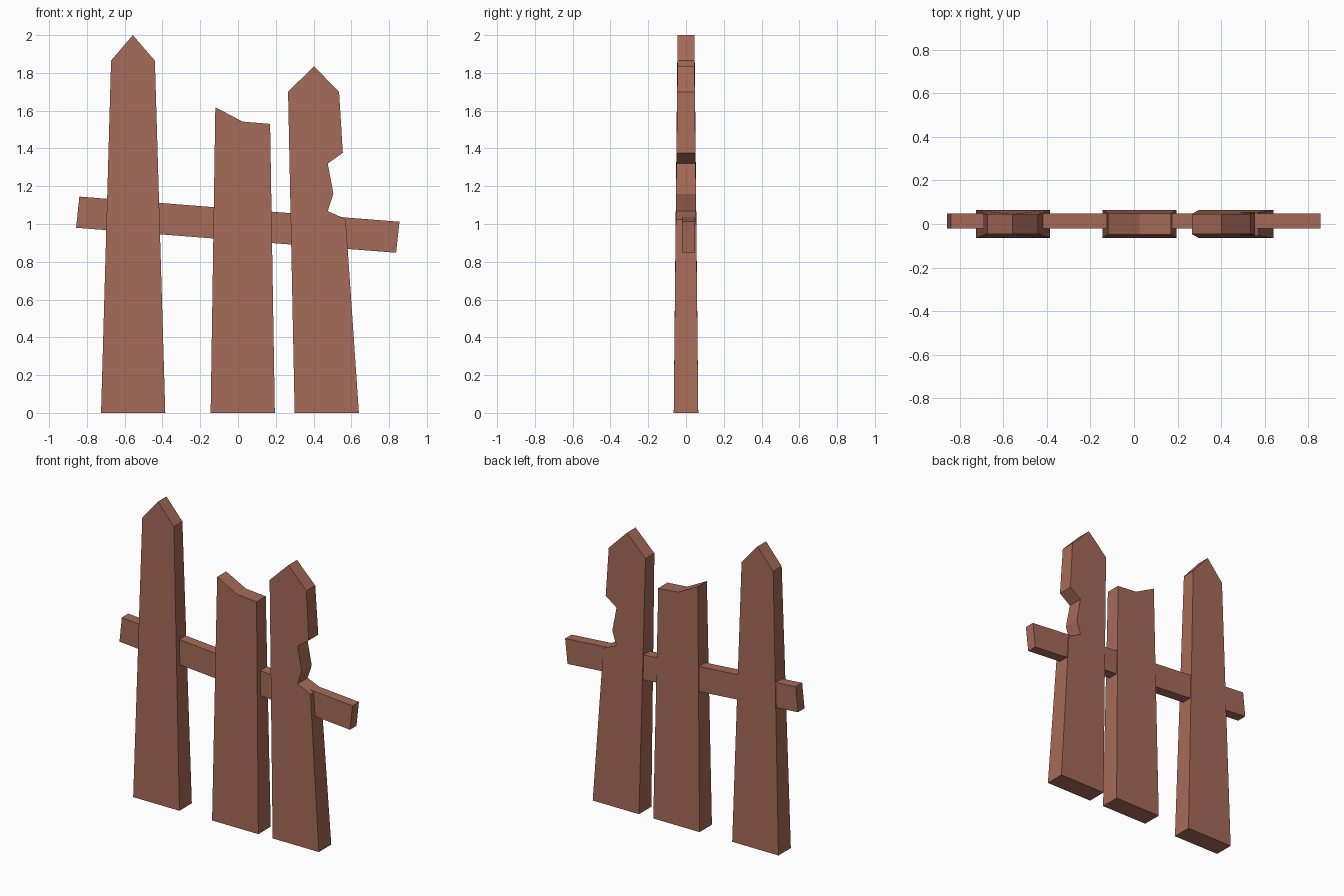
import bpy, bmesh

if "Cube" in bpy.data.objects:
    bpy.data.objects.remove(bpy.data.objects["Cube"])

wood = bpy.data.materials.new("wood")
wood.diffuse_color = (0.38, 0.145, 0.10, 1)
wood.use_nodes = True
wood.node_tree.nodes["Principled BSDF"].inputs["Base Color"].default_value = wood.diffuse_color


def extrude_profile(name, profile, y_range):
    """Solid from an x-z outline; y_range(z) gives front and back y."""
    bm = bmesh.new()
    front = [bm.verts.new((x, y_range(z)[0], z)) for x, z in profile]
    back = [bm.verts.new((x, y_range(z)[1], z)) for x, z in profile]
    bm.faces.new(front)
    bm.faces.new(back[::-1])
    n = len(profile)
    for i in range(n):
        j = (i + 1) % n
        bm.faces.new((front[j], front[i], back[i], back[j]))
    bmesh.ops.recalc_face_normals(bm, faces=bm.faces)
    mesh = bpy.data.meshes.new(name)
    bm.to_mesh(mesh)
    bm.free()
    mesh.materials.append(wood)
    obj = bpy.data.objects.new(name, mesh)
    bpy.context.collection.objects.link(obj)
    return obj


def plank_depth(z):
    # planks get thinner towards the top
    half = 0.065 - 0.0108 * min(z, 1.865)
    return -half, half


# tall pointed plank
extrude_profile("left_plank", [(-0.725, 0), (-0.385, 0), (-0.44, 1.865),
                               (-0.557, 2.0), (-0.672, 1.865)], plank_depth)

# snapped-off plank
extrude_profile("broken_middle_plank", [(-0.145, 0), (0.195, 0), (0.17, 1.53),
                                        (0.025, 1.542), (-0.12, 1.618)], plank_depth)

# pointed plank with a chipped edge
extrude_profile("chipped_right_plank", [(0.30, 0), (0.64, 0), (0.57, 1.025), (0.55, 1.035),
                                        (0.475, 1.068), (0.505, 1.16), (0.475, 1.32),
                                        (0.555, 1.377), (0.535, 1.70), (0.402, 1.835),
                                        (0.265, 1.70)], plank_depth)

# slanted cross rail
extrude_profile("cross_rail", [(-0.857, 0.98), (0.837, 0.848), (0.855, 1.012),
                               (-0.84, 1.145)], lambda z: (-0.02, 0.048))
